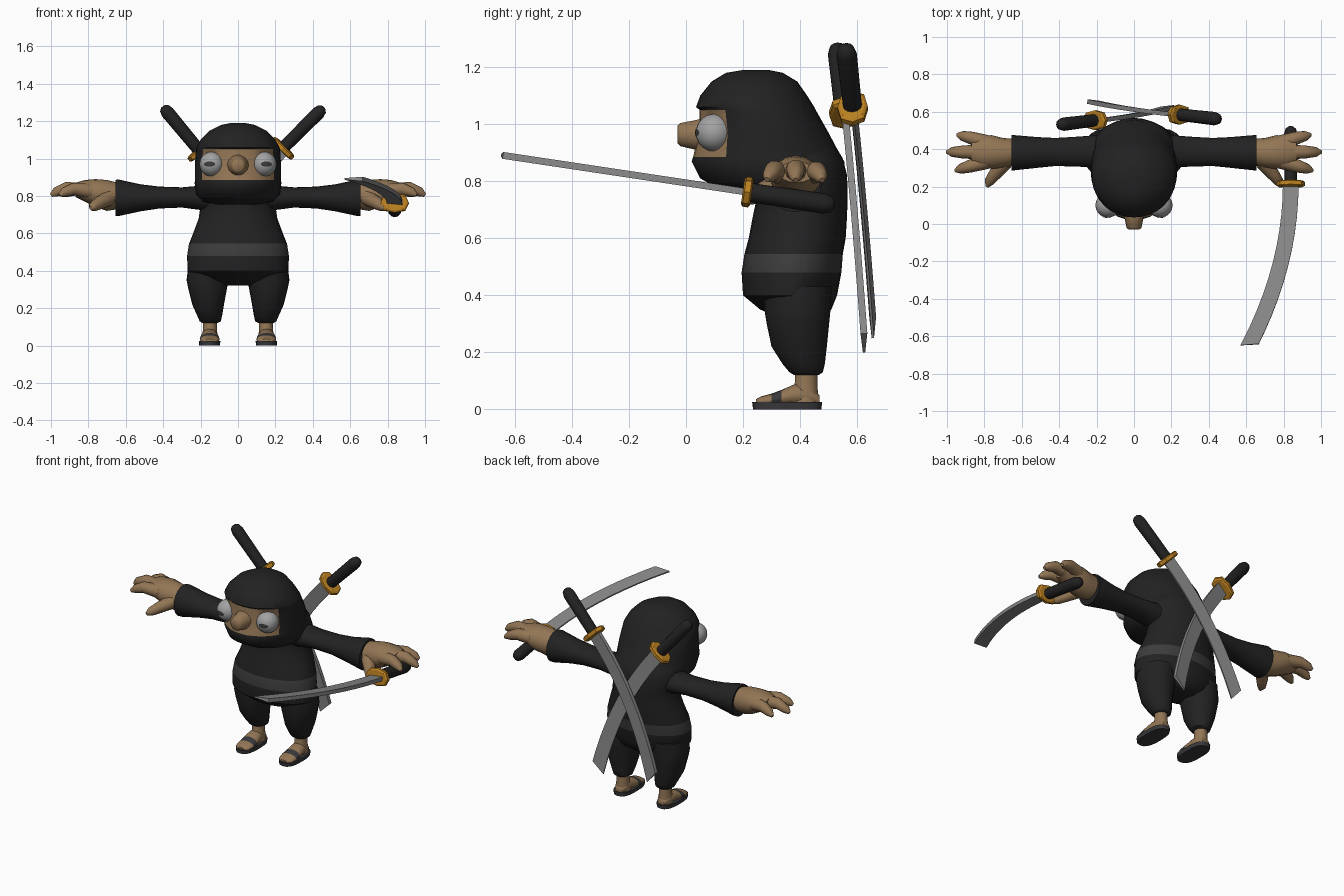
import bpy, bmesh, math
from mathutils import Vector, Matrix

if "Cube" in bpy.data.objects:
    bpy.data.objects.remove(bpy.data.objects["Cube"])


def material(name, r, g, b):
    m = bpy.data.materials.new(name)
    m.use_nodes = True
    m.diffuse_color = (r, g, b, 1)
    bsdf = m.node_tree.nodes["Principled BSDF"]
    bsdf.inputs["Base Color"].default_value = (r, g, b, 1)
    bsdf.inputs["Roughness"].default_value = 0.8
    return m


CLOTH = material("black cloth", 0.016, 0.016, 0.016)
BELT = material("dark grey cloth", 0.045, 0.045, 0.045)
SKIN = material("tan skin", 0.29, 0.18, 0.09)
STEEL = material("grey steel", 0.25, 0.25, 0.25)
GOLD = material("gold brass", 0.5, 0.22, 0.015)
EYE = material("eye grey", 0.36, 0.36, 0.36)
SOLE = material("sandal grey", 0.04, 0.04, 0.045)


def finish(name, bm, mats, rule=None, mirror=False, angle=45):
    bmesh.ops.recalc_face_normals(bm, faces=bm.faces[:])
    if rule:
        for f in bm.faces:
            f.material_index = int(rule(f.calc_center_median()))
    mesh = bpy.data.meshes.new(name)
    bm.to_mesh(mesh)
    bm.free()
    obj = bpy.data.objects.new(name, mesh)
    bpy.context.collection.objects.link(obj)
    for m in mats:
        mesh.materials.append(m)
    bpy.ops.object.select_all(action="DESELECT")
    obj.select_set(True)
    bpy.context.view_layer.objects.active = obj
    bpy.ops.object.shade_smooth_by_angle(angle=math.radians(angle))
    if mirror:
        obj.modifiers.new("Mirror", "MIRROR").use_mirror_merge = False
    return obj


def skin(name, rings, *mats, cap_start=True, **options):
    """Join equal rings of points into one closed surface."""
    bm = bmesh.new()
    loops = [[bm.verts.new(p) for p in ring] for ring in rings]
    n = len(loops[0])
    for a, b in zip(loops, loops[1:]):
        for i in range(n):
            j = (i + 1) % n
            bm.faces.new((a[i], a[j], b[j], b[i]))
    if cap_start:
        bm.faces.new(loops[0])
    bm.faces.new(loops[-1])
    return finish(name, bm, mats, **options)


def loft(name, axis, rows, *mats, n=20, power=1, **options):
    """Each row: position on the axis, then the min and max of the other two axes."""
    rings = []
    for p, a0, a1, b0, b1 in rows:
        ring = []
        for i in range(n):
            t = math.tau * i / n
            c, s = [math.copysign(abs(v) ** power, v) for v in (math.cos(t), math.sin(t))]
            q = [(a0 + a1) / 2 + c * (a1 - a0) / 2, (b0 + b1) / 2 + s * (b1 - b0) / 2]
            q.insert("xyz".index(axis), p)
            ring.append(q)
        rings.append(ring)
    return skin(name, rings, *mats, **options)


def tube(name, path, radii, *mats, n=10, **options):
    pts = [Vector(p) for p in path]
    rings = []
    for i, (p, r) in enumerate(zip(pts, radii)):
        d = pts[min(i + 1, len(pts) - 1)] - pts[max(i - 1, 0)]
        u = d.cross(Vector((0, 0, 1))).normalized()
        v = u.cross(d).normalized()
        rings.append([p + r * (u * math.cos(math.tau * k / n) + v * math.sin(math.tau * k / n))
                      for k in range(n)])
    return skin(name, rings, *mats, **options)


def symmetric(rows):
    return [(z, -w, w, y0, y1) for z, w, y0, y1 in rows]


# Torso with belt
loft("torso", "z", symmetric([
    (.32, .1, .33, .47), (.35, .2, .26, .51), (.4, .27, .2, .53), (.48, .272, .195, .545),
    (.545, .262, .205, .55), (.6, .24, .22, .56), (.68, .21, .235, .565), (.75, .2, .25, .567),
    (.82, .22, .24, .565), (.88, .2, .25, .55), (.93, .15, .3, .52)]),
    CLOTH, BELT, n=28, rule=lambda c: .48 < c.z < .545)

# Hooded head with an open face band
loft("hooded_head", "z", symmetric([
    (.755, .12, .2, .5), (.77, .19, .12, .55), (.81, .225, .05, .56), (.87, .232, .02, .555),
    (.885, .23, .025, .545), (.97, .23, .045, .5), (1.05, .225, .048, .455),
    (1.06, .222, .035, .45), (1.1, .2, .05, .425), (1.15, .15, .09, .39),
    (1.18, .09, .14, .34), (1.19, .04, .2, .29)]),
    CLOTH, SKIN, n=32, rule=lambda c: .885 < c.z < 1.05 and c.y < .15)
loft("nose", "y", [(-.03, -.028, .028, .932, .995), (-.02, -.04, .04, .922, 1.005),
                   (.03, -.05, .05, .91, 1.015), (.09, -.07, .07, .9, 1.03)], SKIN, n=14)

# Bulging eyes with thin pupils
EYE_POS, EYE_R = Vector((.14, .1, .97)), .066
bm = bmesh.new()
bmesh.ops.create_uvsphere(bm, u_segments=24, v_segments=14, radius=EYE_R,
                          matrix=Matrix.Translation(EYE_POS))
finish("eyes", bm, [EYE], mirror=True)
pupil = []
for k in (1, .5, .1):
    ring = []
    for i in range(16):
        dx = .012 + k * .03 * math.cos(math.tau * i / 16)
        dz = k * .014 * math.sin(math.tau * i / 16)
        ring.append(EYE_POS + Vector((dx, -math.sqrt((EYE_R + .002) ** 2 - dx * dx - dz * dz), dz)))
    pupil.append(ring)
skin("pupils", pupil, BELT, cap_start=False, mirror=True)

# Sleeves and hands
loft("sleeves", "x", [
    (.14, .3, .48, .71, .87), (.2, .3, .475, .725, .855), (.3, .307, .467, .738, .846),
    (.42, .31, .46, .733, .85), (.52, .3, .465, .718, .862), (.64, .287, .475, .692, .888),
    (.655, .287, .475, .692, .886), (.655, .32, .45, .73, .86)], CLOTH, mirror=True)
loft("palms", "x", [
    (.64, .315, .455, .73, .87), (.7, .3, .46, .72, .885), (.76, .295, .475, .74, .89),
    (.82, .3, .47, .77, .885), (.87, .325, .45, .795, .87)], SKIN, n=16, mirror=True)
FINGERS = {
    "index_fingers": [(.79, .335, .825), (.88, .308, .838), (.93, .294, .82), (.955, .285, .805)],
    "middle_fingers": [(.8, .385, .83), (.92, .385, .842), (.975, .385, .82), (1, .385, .803)],
    "outer_fingers": [(.79, .435, .825), (.87, .46, .835), (.92, .472, .818), (.945, .478, .803)],
    "thumbs": [(.69, .33, .79), (.745, .265, .76), (.775, .225, .742), (.785, .2, .735)]}
for name, path in FINGERS.items():
    tube(name, path, (.042, .034, .026, .01), SKIN, mirror=True, angle=60)

# Trousers, ankles and sandals
loft("trouser_legs", "z", [
    (.43, .05, .265, .27, .51), (.35, .05, .275, .275, .507), (.3, .06, .265, .283, .502),
    (.22, .075, .245, .3, .494), (.16, .085, .218, .338, .487), (.13, .092, .205, .363, .48),
    (.12, .11, .19, .38, .465)], CLOTH, mirror=True)
loft("ankles", "z", [(.14, .112, .188, .382, .462), (.08, .112, .188, .38, .462),
                     (.02, .105, .195, .36, .468)], SKIN, n=14, mirror=True)
loft("feet", "y", [
    (.245, .125, .18, .015, .035), (.262, .105, .198, .01, .045), (.3, .098, .204, .01, .055),
    (.335, .1, .203, .01, .068), (.385, .108, .196, .01, .09), (.44, .11, .19, .01, .08),
    (.468, .125, .175, .01, .05)], SKIN, SOLE, n=16, mirror=True,
    rule=lambda c: .3 < c.y < .335)
loft("sandal_soles", "z", [(0, .097, .207, .235, .475), (.025, .094, .21, .232, .477)],
     SOLE, power=.75, mirror=True)


def sword(name, origin, along, bend):
    """Curved sword: guard at the origin, blade running along and bending sideways."""
    y = Vector(along).normalized()
    x = Vector(bend)
    x = (x - y * x.dot(y)).normalized()
    place = Matrix.Translation(origin) @ Matrix((x, y, x.cross(y))).transposed().to_4x4()
    rings, steps = [], 10
    for i in range(steps + 1):
        t = i / steps
        mid = Vector((.22 * t * t, .87 * t, 0))
        tangent = Vector((.44 * t, .87, 0)).normalized()
        side = Vector((tangent.y, -tangent.x, 0)) * .042
        slant = tangent * (.025 if i == steps else 0)
        rings.append([mid + side + slant + Vector((0, 0, .004)), mid - side - slant + Vector((0, 0, .012)),
                      mid - side - slant - Vector((0, 0, .012)), mid + side + slant - Vector((0, 0, .004))])
    parts = [skin(name + "_blade", rings, STEEL, angle=30)]
    parts.append(loft(name + "_guard", "y", [
        (-.016, -.066, .066, -.044, .044), (-.01, -.076, .076, -.053, .053),
        (.01, -.076, .076, -.053, .053), (.016, -.066, .066, -.044, .044)],
        GOLD, n=8, power=.8, angle=25))
    parts.append(loft(name + "_handle", "y", [
        (p, -r, r, -r, r) for p, r in ((0, .033), (-.27, .036), (-.298, .028), (-.31, .012))],
        CLOTH, n=12))
    for part in parts:
        part.matrix_world = place


sword("held_sword", (.838, .215, .762), (0, -1, .15), (-1, 0, 0))
sword("left_back_sword", (.24, .585, 1.055), (-.7, .08, -.7), (.7, 0, -.7))
sword("right_back_sword", (-.205, .555, 1.04), (.64, .08, -.77), (-.77, 0, -.64))
